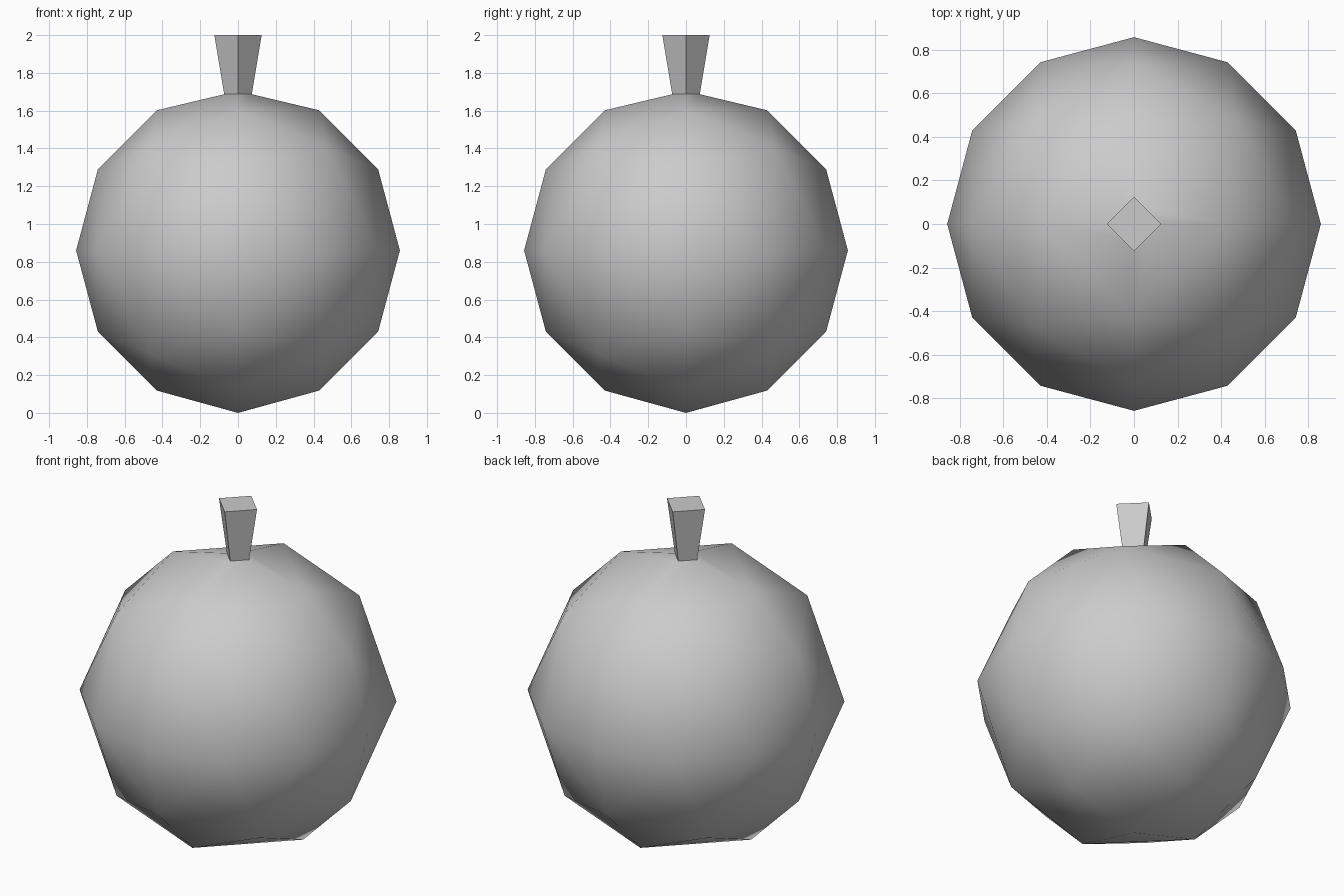
import bpy, bmesh
from math import radians, sin, cos
from mathutils import Vector

cube = bpy.data.objects.get("Cube")
if cube:
    bpy.data.objects.remove(cube)

RADIUS, CENTRE_Z = 0.857, 0.86
NECK, NECK_Z = 0.073, 1.687
TIP, TIP_Z = 0.125, 2.0

grey = bpy.data.materials.new("light_grey")
grey.use_nodes = True
colour = (0.6, 0.6, 0.6, 1)
grey.diffuse_color = colour
grey.node_tree.nodes["Principled BSDF"].inputs["Base Color"].default_value = colour


def finish(name, bm):
    bmesh.ops.recalc_face_normals(bm, faces=bm.faces)
    mesh = bpy.data.meshes.new(name)
    bm.to_mesh(mesh)
    bm.free()
    mesh.materials.append(grey)
    obj = bpy.data.objects.new(name, mesh)
    bpy.context.collection.objects.link(obj)
    bpy.ops.object.select_all(action='DESELECT')
    obj.select_set(True)
    bpy.context.view_layer.objects.active = obj
    bpy.ops.object.shade_smooth_by_angle(angle=radians(30))


def diamond(bm, r, z):
    return [bm.verts.new(p) for p in ((r, 0, z), (0, r, z), (-r, 0, z), (0, -r, z))]


def sphere_row(bm, level, side):
    """One ring of an eight-sided sphere; the rings shrink by four points per level."""
    e = radians(30 * level)
    count = 3 - level
    axes = [Vector((cos(e) * x, cos(e) * y, side * sin(e)))
            for x, y in ((1, 0), (0, 1), (-1, 0), (0, -1))]
    ring = []
    for q in range(4):
        a, b = axes[q], axes[(q + 1) % 4]
        spread = a.angle(b)
        for k in range(count):
            t = k / count
            p = (a * sin((1 - t) * spread) + b * sin(t * spread)) / sin(spread)
            ring.append(bm.verts.new(p * RADIUS + Vector((0, 0, CENTRE_Z))))
    return ring


def join_rows(bm, low, high):
    n, m = len(low) // 4, len(high) // 4
    for q in range(4):
        lo = [low[(q * n + k) % len(low)] for k in range(n + 1)]
        hi = [high[(q * m + k) % len(high)] for k in range(m + 1)]
        for k in range(n):
            bm.faces.new((lo[k], lo[k + 1], hi[k]))
        for k in range(m):
            bm.faces.new((lo[k + 1], hi[k + 1], hi[k]))


# Round body, open at the neck where the stem grows out
bm = bmesh.new()
equator = sphere_row(bm, 0, 1)
for side in (1, -1):
    middle, cap = sphere_row(bm, 1, side), sphere_row(bm, 2, side)
    join_rows(bm, equator, middle)
    join_rows(bm, middle, cap)
    if side > 0:
        neck = diamond(bm, NECK, NECK_Z)
        for i in range(4):
            j = (i + 1) % 4
            bm.faces.new((cap[i], cap[j], neck[j], neck[i]))
    else:
        pole = bm.verts.new((0, 0, CENTRE_Z - RADIUS - 0.003))
        for i in range(4):
            bm.faces.new((cap[i], cap[(i + 1) % 4], pole))
finish("body", bm)

# Flared four-sided stem
bm = bmesh.new()
base, tip = diamond(bm, NECK, NECK_Z), diamond(bm, TIP, TIP_Z)
for i in range(4):
    j = (i + 1) % 4
    bm.faces.new((base[i], base[j], tip[j], tip[i]))
bm.faces.new(tip)
bm.faces.new(base)
finish("stem", bm)
